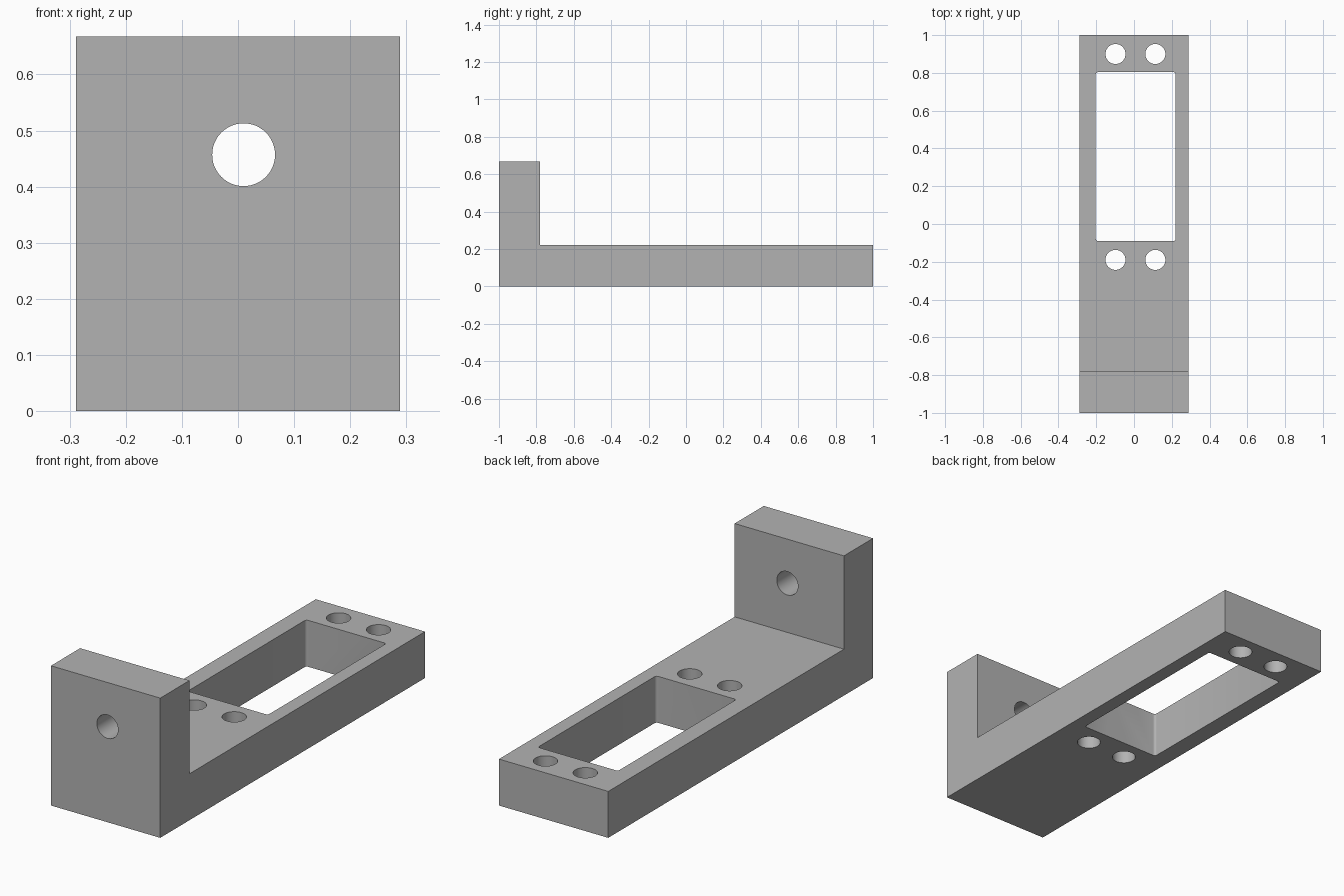
import bpy, bmesh, math
from mathutils import Matrix, Vector

cube = bpy.data.objects.get("Cube")
if cube:
    bpy.data.objects.remove(cube, do_unlink=True)

# Single plain grey finish
grey = bpy.data.materials.new("grey_plastic")
grey.use_nodes = True
colour = (0.45, 0.45, 0.45, 1)
grey.diffuse_color = colour
grey.node_tree.nodes["Principled BSDF"].inputs["Base Color"].default_value = colour

HALF_WIDTH, HALF_LENGTH = 0.289, 1.0
BASE_TOP, WALL_TOP, WALL_BACK = 0.222, 0.668, -0.78


def make_object(name, bm):
    bmesh.ops.recalc_face_normals(bm, faces=bm.faces)
    mesh = bpy.data.meshes.new(name)
    bm.to_mesh(mesh)
    bm.free()
    mesh.materials.append(grey)
    obj = bpy.data.objects.new(name, mesh)
    bpy.context.collection.objects.link(obj)
    return obj


def add_drill(bm, centre, radius, depth, rotation=Matrix()):
    bmesh.ops.create_cone(bm, cap_ends=True, segments=48, radius1=radius, radius2=radius,
                          depth=depth, matrix=Matrix.Translation(centre) @ rotation)


# L-shaped body: side profile extruded across the width
bm = bmesh.new()
profile = [(-HALF_LENGTH, 0), (HALF_LENGTH, 0), (HALF_LENGTH, BASE_TOP),
           (WALL_BACK, BASE_TOP), (WALL_BACK, WALL_TOP), (-HALF_LENGTH, WALL_TOP)]
side = bm.faces.new([bm.verts.new((-HALF_WIDTH, y, z)) for y, z in profile])
extruded = bmesh.ops.extrude_face_region(bm, geom=[side])["geom"]
bmesh.ops.translate(bm, vec=(2 * HALF_WIDTH, 0, 0),
                    verts=[v for v in extruded if isinstance(v, bmesh.types.BMVert)])
bracket = make_object("mounting_bracket", bm)

# Cutter: rectangular opening with slightly rounded corners
bm = bmesh.new()
bmesh.ops.create_cube(bm, size=1, matrix=Matrix.Translation((0.009, 0.357, 0.11))
                      @ Matrix.Diagonal((0.424, 0.894, 0.5, 1)))
uprights = [e for e in bm.edges
            if abs((e.verts[0].co - e.verts[1].co).normalized().z) > 0.9]
bmesh.ops.bevel(bm, geom=uprights, offset=0.012, segments=4, profile=0.5, affect='EDGES')

# Cutter: four screw holes in the base and one shaft hole in the wall
for x in (-0.098, 0.113):
    for y in (-0.19, 0.9):
        add_drill(bm, Vector((x, y, 0.11)), 0.053, 0.5)
add_drill(bm, Vector((0.01, -0.89, 0.457)), 0.056, 0.4, Matrix.Rotation(math.pi / 2, 4, 'X'))
cutter = make_object("hole_cutter", bm)
cutter.hide_render = True

# Cut the openings, then discard the cutter
cut = bracket.modifiers.new("openings", 'BOOLEAN')
cut.operation = 'DIFFERENCE'
cut.solver = 'EXACT'
cut.object = cutter
bpy.ops.object.select_all(action='DESELECT')
bpy.context.view_layer.objects.active = bracket
bracket.select_set(True)
bpy.ops.object.modifier_apply(modifier=cut.name)
bpy.data.objects.remove(cutter, do_unlink=True)
bpy.ops.object.shade_smooth_by_angle(angle=math.radians(30))
